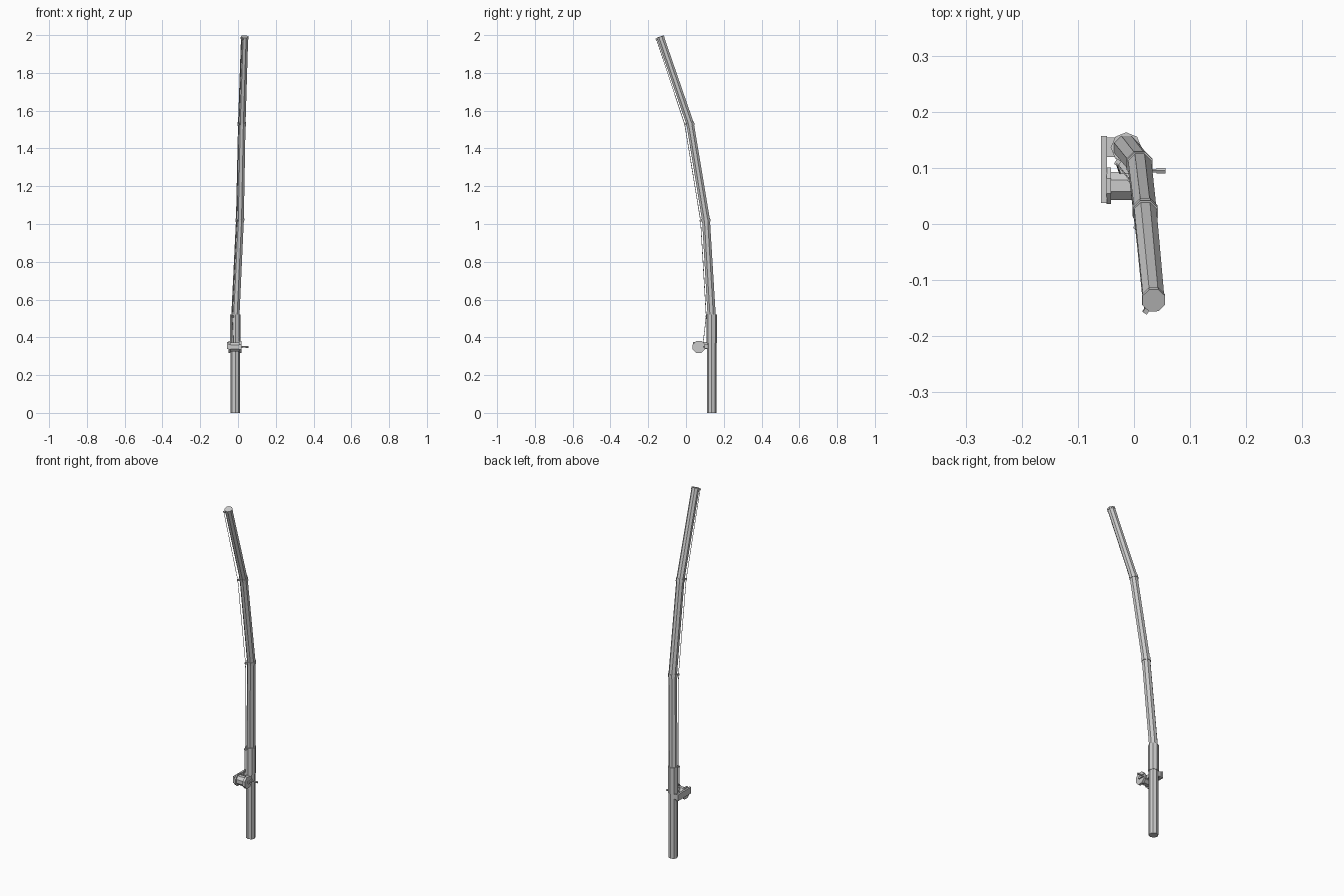
import bpy, bmesh, math
from mathutils import Vector, Matrix

if "Cube" in bpy.data.objects:
    bpy.data.objects.remove(bpy.data.objects["Cube"])


def finish(bm, name):
    bmesh.ops.recalc_face_normals(bm, faces=bm.faces)
    me = bpy.data.meshes.new(name)
    bm.to_mesh(me)
    bm.free()
    ob = bpy.data.objects.new(name, me)
    bpy.context.collection.objects.link(ob)
    return ob


def sweep(name, points, radii, sides=8, turn=0.0):
    """Faceted tube through points, with level frame and closed ends."""
    pts = [Vector(p) for p in points]
    bm = bmesh.new()
    rings = []
    for i, p in enumerate(pts):
        a, b = pts[max(i - 1, 0)], pts[min(i + 1, len(pts) - 1)]
        d = (b - a).normalized()
        ref = Vector((1, 0, 0)) if abs(d.x) < 0.8 else Vector((0, 0, 1))
        v = d.cross(ref).normalized()
        u = v.cross(d)
        ring = []
        for k in range(sides):
            t = 2 * math.pi * k / sides + turn
            ring.append(bm.verts.new(p + radii[i] * (math.cos(t) * u + math.sin(t) * v)))
        rings.append(ring)
    for r, s in zip(rings, rings[1:]):
        for k in range(sides):
            j = (k + 1) % sides
            bm.faces.new((r[k], r[j], s[j], s[k]))
    bm.faces.new(rings[0][::-1])
    bm.faces.new(rings[-1])
    return finish(bm, name)


def box(name, lo, hi):
    lo, hi = Vector(lo), Vector(hi)
    bm = bmesh.new()
    bmesh.ops.create_cube(bm, size=1, matrix=Matrix.Translation((lo + hi) / 2)
                          @ Matrix.Diagonal((*(hi - lo), 1)))
    return finish(bm, name)


E = math.pi / 8
base = Vector((-0.014, 0.136, 0))
joints = [Vector((-0.014, 0.136, 0.512)), Vector((0.010, 0.106, 1.02)),
          Vector((0.020, 0.022, 1.53)), Vector((0.035, -0.136, 1.991))]

# handle and sleeve
sweep("handle", [base, base + Vector((0, 0, 0.375))], [0.0245] * 2)
sweep("grip_sleeve", [base + Vector((0, 0, 0.37)), joints[0]], [0.0275] * 2)

# bent blank
sweep("rod_blank", joints, [0.0235, 0.0225, 0.0215, 0.0205], turn=E)

# collars at the joints and tip
for i, p in enumerate(joints):
    a, b = joints[max(i - 1, 0)], joints[min(i + 1, 3)]
    d = (b - a).normalized() if i else Vector((0, 0, 1))
    up = 0.001 if i == 3 else 0.008
    r = (0.0275, 0.0250, 0.0240, 0.0220)[i]
    sweep(f"collar_{i}", [p - d * 0.010, p + d * up], [r, r], turn=0 if i == 0 else E)

# line guides, standing off the front left of the rod
out = Vector((-0.5, -0.87, 0))
eyes = []
for i, p in enumerate(joints):
    low = p - Vector((0, 0, 0.008 if i == 3 else 0.002))
    tip = low + out * 0.036
    if i == 3:
        tip = low + Vector((-0.016, -0.022, -0.006))
    eyes.append(low + (tip - low) * 0.92)
    sweep(f"line_guide_{i}", [low + (tip - low) * 0.4, tip], [0.007, 0.006], 4, math.pi / 4)

# fishing line
sweep("fishing_line", [Vector((-0.025, 0.09, 0.365))] + eyes, [0.0016] * 5, 4)

# reel body with flanges, axis along x
cy, cz = 0.068, 0.349
sweep("reel_spool", [(-0.046, cy, cz), (0.012, cy, cz)], [0.027] * 2, turn=E)
sweep("reel_flange_left", [(-0.049, cy, cz), (-0.041, cy, cz)], [0.035] * 2, turn=E)
sweep("reel_flange_right", [(0.004, cy, cz), (0.018, cy, cz)], [0.035] * 2, turn=E)

# mounting plate and lug holding the reel to the rod
box("reel_side_plate", (-0.059, 0.037, 0.338), (-0.048, 0.157, 0.374))
box("reel_mount_lug", (-0.050, 0.119, 0.342), (-0.030, 0.154, 0.370))
box("reel_foot", (-0.026, 0.085, 0.342), (-0.004, 0.125, 0.362))

# crank arm and knob
box("crank_arm", (0.017, 0.062, 0.344), (0.025, 0.101, 0.355))
sweep("crank_knob", [(0.022, 0.095, 0.349), (0.040, 0.095, 0.349),
                     (0.040, 0.095, 0.349), (0.056, 0.095, 0.349)],
      [0.004, 0.004, 0.006, 0.006], 6)
